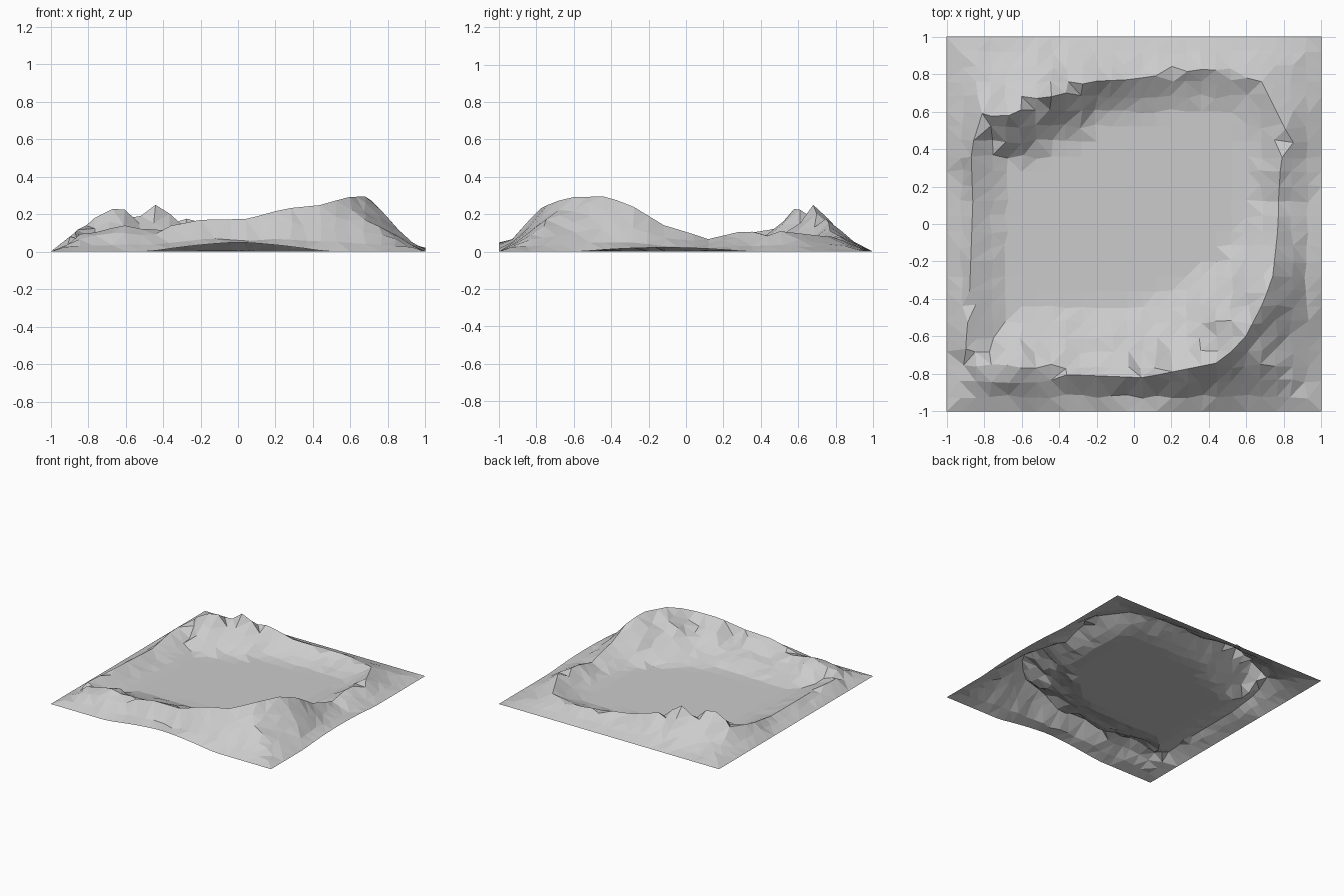
import bpy, bmesh, random
from mathutils import Vector, noise

if "Cube" in bpy.data.objects:
    bpy.data.objects.remove(bpy.data.objects["Cube"])

random.seed(4)
N = 25  # grid cells per side

# Rim crest, counter-clockwise: x, y, height
CREST = [Vector(c) for c in (
    (-0.82, -0.80, 0.10), (-0.60, -0.80, 0.14), (-0.48, -0.80, 0.115),
    (-0.20, -0.81, 0.17), (0.05, -0.82, 0.175), (0.25, -0.78, 0.23),
    (0.45, -0.74, 0.25), (0.58, -0.63, 0.292), (0.69, -0.42, 0.295),
    (0.74, -0.28, 0.24), (0.76, -0.10, 0.13), (0.77, 0.00, 0.11),
    (0.77, 0.11, 0.065), (0.78, 0.28, 0.105), (0.81, 0.50, 0.11),
    (0.68, 0.76, 0.08), (0.40, 0.83, 0.08), (-0.03, 0.77, 0.11),
    (-0.25, 0.76, 0.17), (-0.36, 0.70, 0.20), (-0.44, 0.68, 0.25),
    (-0.52, 0.67, 0.19), (-0.60, 0.61, 0.225), (-0.71, 0.56, 0.23),
    (-0.81, 0.59, 0.14), (-0.87, 0.40, 0.11), (-0.86, 0.12, 0.065),
    (-0.88, -0.45, 0.08), (-0.90, -0.66, 0.08))]
SEGMENTS = list(zip(CREST, CREST[1:] + CREST[:1]))


def clamp(v):
    return max(0, min(1, v))


def nearest(p):
    """Distance to the crest and the closest point on it."""
    best = None
    for a, b in SEGMENTS:
        d = b.xy - a.xy
        q = a.lerp(b, clamp((p - a.xy).dot(d) / d.length_squared))
        dist = (p - q.xy).length
        if best is None or dist < best[0]:
            best = (dist, q)
    return best


def inside(p):
    hit = False
    for a, b in SEGMENTS:
        if (a.y > p.y) != (b.y > p.y):
            if p.x < a.x + (p.y - a.y) / (b.y - a.y) * (b.x - a.x):
                hit = not hit
    return hit


def skirt(p):
    """Border lifted slightly along the front and right edges."""
    front = 0.05 * clamp(1 - abs(p.x / 0.48) ** 1.5) * clamp((-0.6 - p.y) / 0.4)
    right = 0.022 * clamp(1 - ((p.y + 0.12) / 0.45) ** 2) * clamp((p.x - 0.7) / 0.3)
    return max(front, right)


# Terrain sheet: grid displaced into a rim around a flat basin
bm = bmesh.new()
bmesh.ops.create_grid(bm, x_segments=N, y_segments=N, size=1)
for v in bm.verts:
    p = v.co.xy
    edge = 1 - max(abs(p.x), abs(p.y))
    border = edge < 0.01
    dist, q = nearest(p)
    if dist < 0.037 and not border:
        # snap close points onto the crest for a sharp ridge line
        v.co = q
        continue
    if inside(p):
        # broad craggy slope at the front, narrower at the left and back
        front = max(0, -q.y) * clamp((q.x + 0.9) / 0.3)
        width = 0.21 + 0.2 * front + 0.8 * max(0, q.z - 0.15)
        t = clamp(dist / width)
        z = q.z * (1 - t) ** (1.4 - 0.25 * front)
        rough = 0.25 + 0.3 * front
    else:
        # outer slope runs down to the square border
        t = dist / (dist + max(edge, 0))
        z = max(q.z * (1 - t) ** 1.25, skirt(p))
        rough = 0.25
    if 0 < t < 1 and not border:
        z *= 1 + rough * noise.noise(Vector((p.x * 5, p.y * 5, 3)))
        v.co.x += random.uniform(-0.012, 0.012)
        v.co.y += random.uniform(-0.012, 0.012)
    v.co.z = skirt(p) if border else min(z, q.z)

# split the bent quads into flat facets
bent = [f for f in bm.faces if max(v.co.z for v in f.verts) > 0.01]
bmesh.ops.triangulate(bm, faces=bent, quad_method='SHORT_EDGE')
bmesh.ops.recalc_face_normals(bm, faces=bm.faces)
if sum(f.normal.z for f in bm.faces) < 0:
    bmesh.ops.reverse_faces(bm, faces=bm.faces)

mesh = bpy.data.meshes.new("terrain")
bm.to_mesh(mesh)
bm.free()
terrain = bpy.data.objects.new("terrain", mesh)
bpy.context.collection.objects.link(terrain)
